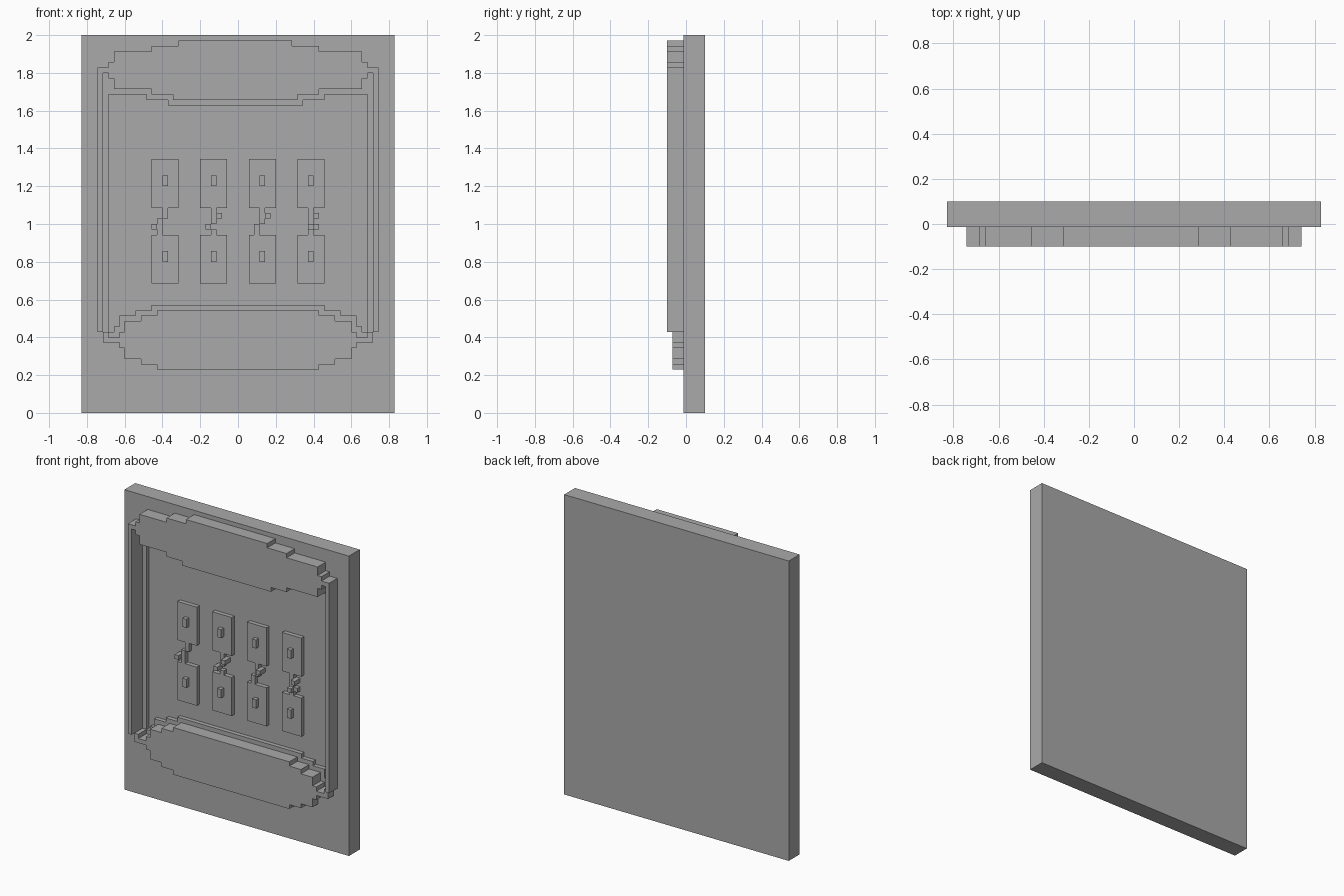
import bpy
import bmesh

cube = bpy.data.objects.get("Cube")
if cube:
    bpy.data.objects.remove(cube, do_unlink=True)

C = 2 / 70                      # one grid cell
COLS = 58
# depth layers, front to back
FRAME, DISH, FACE, RAISED, FLOOR, BACK = (-0.1 + C * k for k in (0, 1, 3, 4, 5, 7))

grey = bpy.data.materials.new("stone grey")
grey.use_nodes = True
grey.diffuse_color = (0.4, 0.4, 0.4, 1)
grey.node_tree.nodes["Principled BSDF"].inputs["Base Color"].default_value = (0.4, 0.4, 0.4, 1)


def steps(start, moves):
    """Staircase outline: alternate column and row values from a start cell."""
    col, row = start
    pts = [(col, row)]
    for i, v in enumerate(moves):
        col, row = (v, row) if i % 2 else (col, v)
        pts.append((col, row))
    return pts


def rect(c0, c1, r0, r1):
    return [(c0, r0), (c1, r0), (c1, r1), (c0, r1)]


def slab(name, outlines, front, back):
    """Extrude one or more cell outlines from front to back."""
    bm = bmesh.new()
    for pts in outlines:
        verts = [bm.verts.new(((c - COLS / 2) * C, front, r * C)) for c, r in pts]
        face = bm.faces.new(verts)
        ext = bmesh.ops.extrude_face_region(bm, geom=[face])
        moved = [g for g in ext["geom"] if isinstance(g, bmesh.types.BMVert)]
        bmesh.ops.translate(bm, verts=moved, vec=(0, back - front, 0))
    bmesh.ops.recalc_face_normals(bm, faces=bm.faces[:])
    mesh = bpy.data.meshes.new(name)
    bm.to_mesh(mesh)
    bm.free()
    mesh.materials.append(grey)
    ob = bpy.data.objects.new(name, mesh)
    bpy.context.collection.objects.link(ob)
    return ob


def cut(target, cutter):
    mod = target.modifiers.new("recess", "BOOLEAN")
    mod.operation = "DIFFERENCE"
    mod.solver = "EXACT"
    mod.object = cutter
    cutter.hide_render = True
    cutter.hide_viewport = True
    cutter.display_type = "WIRE"


# Back panel with a stepped recess: a shallow ledge around a deeper floor
panel = slab("back_panel", [rect(0, COLS, 0, 70)], FACE, BACK)
ledge = slab("ledge_cutter", [rect(4, 54, 14, 63)], FACE - C / 2, RAISED)
well_outline = steps((5, 15), [59, 12, 58, 16, 57, 41, 58, 45, 59, 53, 15, 52, 16, 51,
                               18, 48, 19, 45, 20, 13, 19, 10, 18, 7, 16, 6, 15])
well = slab("well_cutter", [well_outline], FACE - C, FLOOR)
cut(panel, ledge)
cut(panel, well)

# Vessel rim and side walls in one arch
rim_outline = steps((3, 15), [64, 5, 65, 6, 67, 13, 68, 18, 69, 39, 68, 44, 67, 52, 65, 53,
                              64, 55, 15, 54, 63, 53, 62, 52, 60, 44, 59, 40, 58, 17, 59,
                              13, 60, 6, 62, 5, 63, 4, 15])
slab("rim_and_walls", [rim_outline], FRAME, RAISED)

# Rounded base of the vessel
base_outline = steps((4, 13), [15, 5, 14, 7, 15, 8, 17, 11, 18, 14, 19, 44, 18, 47, 17, 50,
                               15, 51, 14, 53, 15, 54, 13, 51, 12, 50, 10, 47, 9, 44, 8, 14,
                               9, 11, 10, 8, 12, 7, 13])
slab("vessel_base", [base_outline], DISH, RAISED)

# Four pairs of tiles, each with a small stud, joined by a crooked link
links = [[(2, 37), (2, 36), (1, 35), (1, 34), (1, 33)],
         [(2, 37), (2, 36), (2, 35), (1, 34), (2, 33)],
         [(2, 37), (2, 36), (2, 35), (1, 34), (1, 33)],
         [(2, 37), (2, 36), (2, 35), (3, 34), (2, 33)]]
knots = [[(0, 34)], [(3, 36), (1, 34)], [(3, 36)], [(3, 36), (2, 34)]]
for i, (link, knot) in enumerate(zip(links, knots)):
    c = 13 + 9 * i
    n = i + 1
    slab(f"upper_tile_{n}", [rect(c, c + 5, 38, 47)], RAISED, FLOOR)
    slab(f"lower_tile_{n}", [rect(c, c + 5, 24, 33)], RAISED, FLOOR)
    slab(f"studs_{n}", [rect(c + 2, c + 3, r, r + 2) for r in (28, 42)], FACE, RAISED)
    slab(f"link_{n}", [rect(c + x, c + x + 1, r, r + 1) for x, r in link], RAISED, FLOOR)
    slab(f"link_knots_{n}", [rect(c + x, c + x + 1, r, r + 1) for x, r in knot], FACE, FLOOR)
